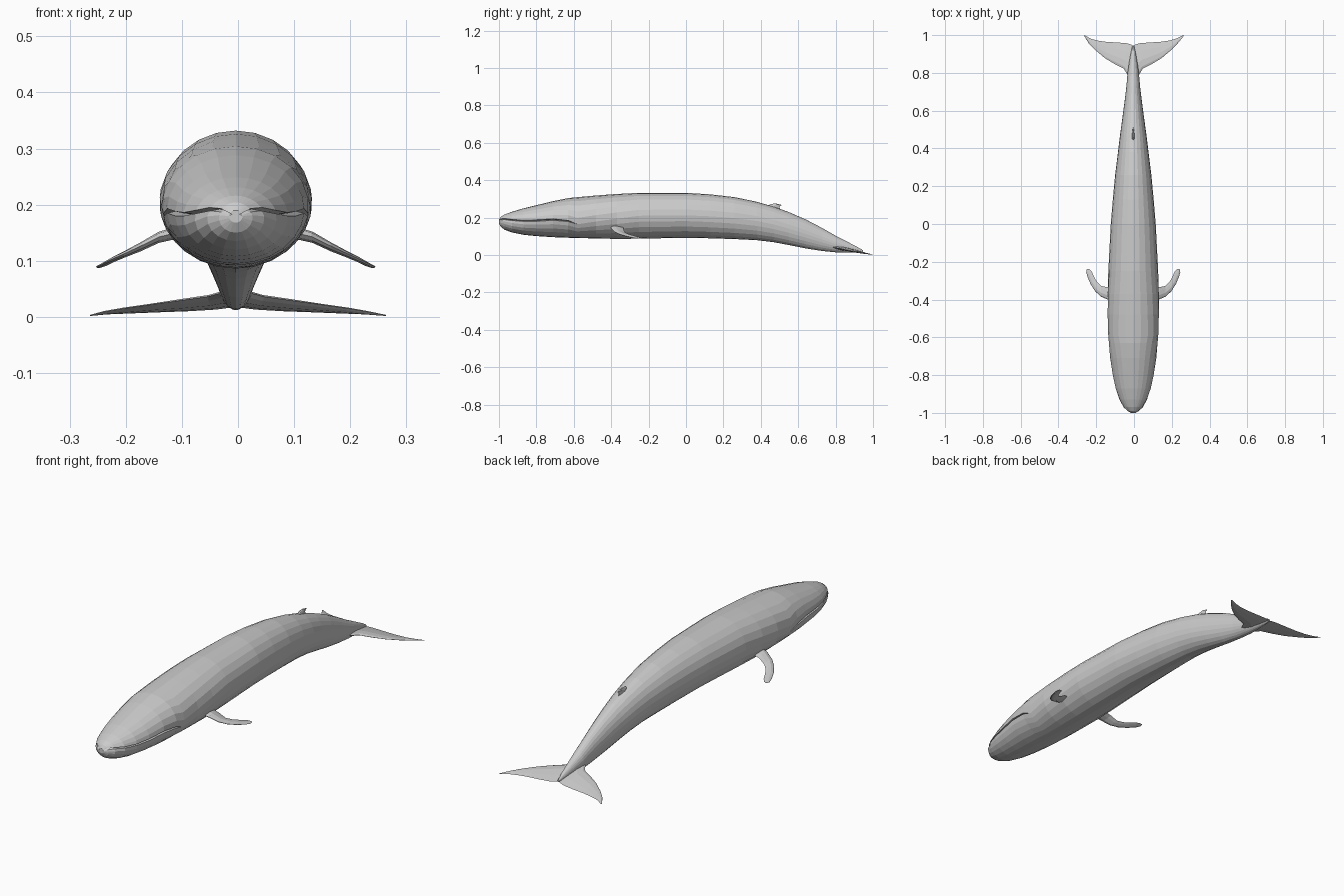
import bpy, bmesh, math
from mathutils import Vector

X0 = -0.004  # body sits a hair left of centre


def finish(bm, name):
    bmesh.ops.remove_doubles(bm, verts=bm.verts, dist=0.0003)
    bmesh.ops.recalc_face_normals(bm, faces=bm.faces)
    me = bpy.data.meshes.new(name)
    bm.to_mesh(me)
    bm.free()
    ob = bpy.data.objects.new(name, me)
    bpy.context.collection.objects.link(ob)
    return ob


def loft(rings, name):
    bm = bmesh.new()
    rows = [[bm.verts.new(p) for p in r] for r in rings]
    n = len(rows[0])
    for a, b in zip(rows, rows[1:]):
        for i in range(n):
            j = (i + 1) % n
            bm.faces.new((a[i], a[j], b[j], b[i]))
    bm.faces.new(rows[0])
    bm.faces.new(rows[-1])
    return finish(bm, name)


# Body stations: y, half width, top z, bottom z
BODY = [
    (-1.0, .012, .190, .168), (-.99, .030, .204, .150), (-.97, .051, .216, .135),
    (-.93, .073, .231, .120), (-.87, .093, .249, .108), (-.80, .108, .266, .101),
    (-.71, .122, .288, .095), (-.63, .130, .304, .092), (-.58, .133, .309, .091),
    (-.48, .136, .318, .088), (-.37, .136, .326, .086), (-.25, .132, .332, .087),
    (0, .119, .332, .092), (.13, .108, .324, .089), (.26, .096, .309, .085),
    (.38, .081, .284, .079), (.47, .070, .258, .068), (.55, .059, .229, .053),
    (.64, .047, .190, .035), (.73, .036, .143, .021), (.80, .030, .103, .014),
    (.86, .021, .072, .012), (.91, .012, .046, .012), (.945, .004, .026, .014)]

# Mouth line height and half gap for the first stations
MOUTH = [(.183, .002), (.190, .003), (.192, .003), (.187, .003), (.183, .003),
         (.184, .004), (.189, .004), (.182, .003), (.164, 0)]
N = 6


def body_ring(k):
    y, w, top, bot = BODY[k]
    c, r = (top + bot) / 2, (top - bot) / 2
    if k < len(MOUTH):
        m, gap = MOUTH[k]
    else:
        m, gap = c + (.164 - .2) * max(0, 1 - (k - 8) / 3), 0
    am = math.asin(max(-.9, min(.9, (m - c) / r)))
    half = []
    for i in range(N + 1):      # crown to upper lip
        a = math.pi / 2 + (am - math.pi / 2) * i / N
        half.append((w * math.cos(a), c + r * math.sin(a) + (gap if i == N else 0)))
    inset = min(.018, w * .4) if gap else 0
    half.append((w * math.cos(am) - inset, m))
    for i in range(N + 1):      # lower lip to belly
        a = am + (-math.pi / 2 - am) * i / N
        half.append((w * math.cos(a), c + r * math.sin(a) - (gap if i == 0 else 0)))
    pts = half + [(-x, z) for x, z in half[-2:0:-1]]
    return [Vector((X0 + x, y, z)) for x, z in pts]


loft([body_ring(k) for k in range(len(BODY))], "whale_body")

# Lens-shaped blade section: fraction along chord, share of thickness
SECTION = [(0, 0), (.1, .65), (.35, 1), (.7, .6), (1, 0), (.7, -.6), (.35, -1), (.1, -.65)]


def blade(stations, side, name):
    rings = []
    for lead, trail, t in stations:
        a, b = Vector(lead), Vector(trail)
        ring = []
        for f, s in SECTION:
            p = a.lerp(b, f) + Vector((0, 0, s * t))
            ring.append(Vector((X0 * (abs(p.x) < .25) + side * p.x, p.y, p.z)))
        rings.append(ring)
    return loft(rings, name)


# Leading point, trailing point, half thickness
FLIPPER = [
    ((.105, -.405, .150), (.105, -.335, .150), .011),
    ((.135, -.400, .143), (.140, -.334, .140), .010),
    ((.170, -.385, .126), (.170, -.328, .122), .008),
    ((.200, -.358, .112), (.192, -.307, .112), .006),
    ((.225, -.320, .101), (.207, -.280, .104), .005),
    ((.242, -.280, .092), (.219, -.253, .097), .004),
    ((.249, -.255, .089), (.230, -.240, .092), .003),
    ((.246, -.240, .089), (.239, -.237, .090), .001)]

FLUKE = [
    ((.000, .760, .045), (.000, .942, .018), .010),
    ((.028, .785, .042), (.012, .950, .016), .009),
    ((.050, .822, .036), (.035, .957, .013), .008),
    ((.100, .848, .029), (.085, .961, .010), .007),
    ((.150, .878, .022), (.140, .964, .008), .005),
    ((.200, .920, .015), (.190, .971, .006), .004),
    ((.235, .956, .009), (.228, .982, .005), .003),
    ((.264, .996, .003), (.261, 1.0, .002), .001)]

for side, word in ((1, "right"), (-1, "left")):
    blade(FLIPPER, side, "flipper_" + word)
    blade(FLUKE, side, "tail_fluke_" + word)

# Small hooked back fin: front and rear edge points rising to the tip
FIN = [((.43, .255), (.515, .228), .010), ((.45, .271), (.502, .246), .007),
       ((.475, .276), (.500, .257), .005), ((.492, .273), (.503, .262), .004),
       ((.508, .268), (.510, .265), .001)]
rings = []
for (y0, z0), (y1, z1), t in FIN:
    rings.append([Vector((X0 + s * t, y0 + (y1 - y0) * f, z0 + (z1 - z0) * f))
                  for f, s in SECTION])
loft(rings, "back_fin")
